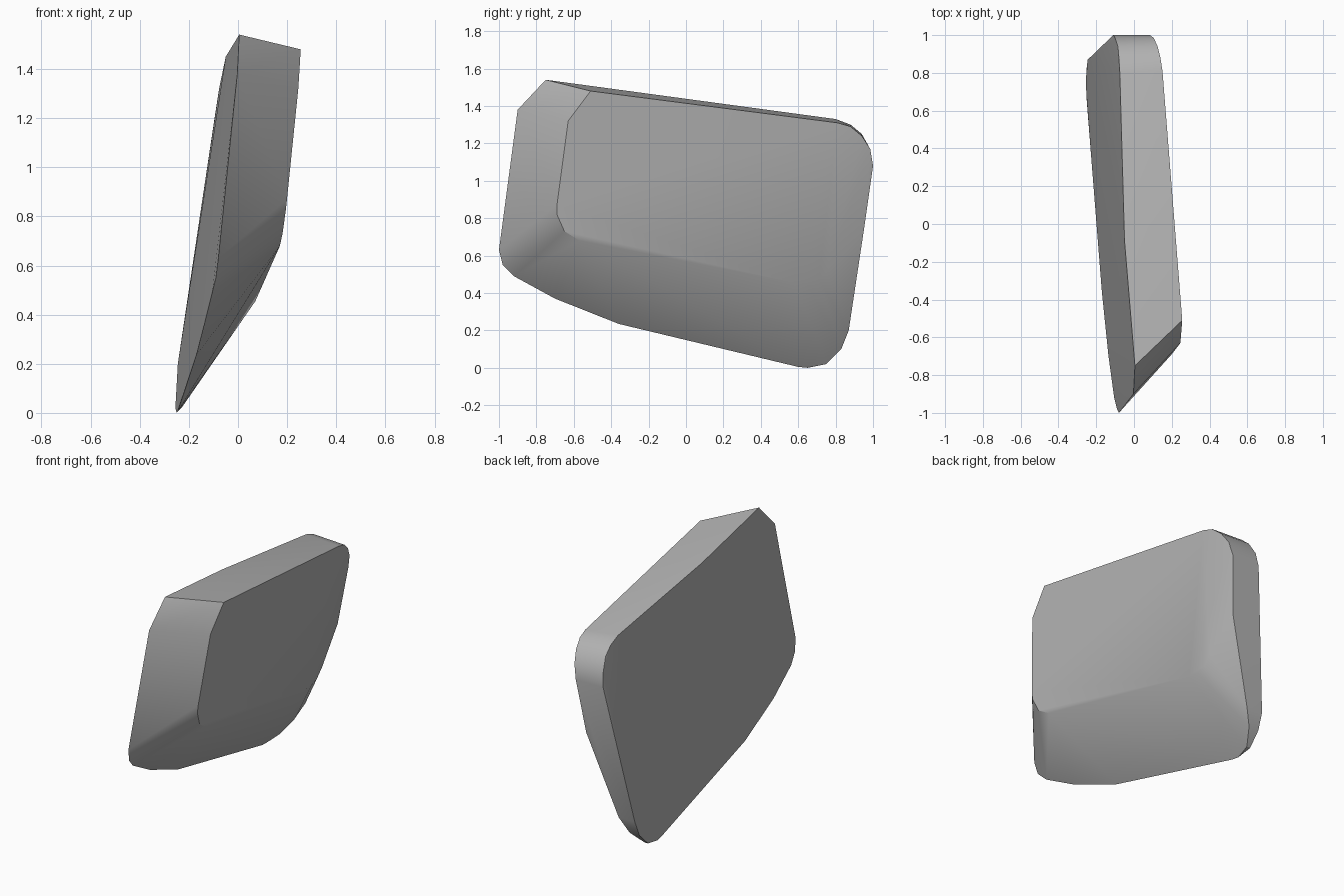
import bpy
import bmesh
import math
from mathutils import Vector

default_cube = bpy.data.objects.get("Cube")
if default_cube:
    bpy.data.objects.remove(default_cube, do_unlink=True)


def make_material(name, colour):
    material = bpy.data.materials.new(name)
    material.use_nodes = True
    material.diffuse_color = colour
    material.node_tree.nodes["Principled BSDF"].inputs["Base Color"].default_value = colour
    return material


def face_point(y, z):
    """Place an outline point on the tilted plane of the raised face."""
    return Vector((.058 - .065 * y + .111 * z, y, z))


def convex_solid(name, points, material):
    """Wrap the corner rings in one closed convex shell."""
    mesh = bpy.data.meshes.new(name)
    shell = bmesh.new()
    for point in points:
        shell.verts.new(point)
    bmesh.ops.convex_hull(shell, input=shell.verts)
    loose = [vert for vert in shell.verts if not vert.link_faces]
    bmesh.ops.delete(shell, geom=loose, context="VERTS")
    # Merge the flat triangles into clean faces
    bmesh.ops.dissolve_limit(shell, angle_limit=math.radians(.6),
                             verts=shell.verts, edges=shell.edges)
    bmesh.ops.recalc_face_normals(shell, faces=shell.faces)
    shell.to_mesh(mesh)
    shell.free()
    mesh.materials.append(material)
    solid = bpy.data.objects.new(name, mesh)
    bpy.context.collection.objects.link(solid)
    return solid


# Wide outline of the gently folded base: front edge, underside, rear, top
base_ring = [
    (.005, -.75, 1.54), (-.003, -.9, 1.38), (-.08, -1, .63),
    (-.09, -.98, .55), (-.105, -.92, .49), (-.135, -.7, .37),
    (-.17, -.36, .235), (-.245, .6, .005), (-.25, .65, 0),
    (-.255, .75, .02), (-.25, .83, .1), (-.245, .87, .2),
    (-.11, 1, 1.08), (-.1, .985, 1.17), (-.085, .94, 1.25),
    (-.08, .88, 1.3), (-.075, .8, 1.33), (-.05, -.09, 1.45),
]

# Rear rim, tapering to nothing at the lowest corner
rear_rim = [
    (.14, .88, 1.29), (.125, .94, 1.24), (.105, .985, 1.17),
    (.085, 1, 1.08), (.045, .95, .73), (-.13, .87, .2),
    (-.18, .83, .1), (-.23, .75, .02),
]

# Smaller outline of the raised flat face
face_ring = [face_point(y, z) for y, z in (
    (.81, 1.31), (-.51, 1.48), (-.63, 1.32), (-.69, .87), (-.69, .82),
    (-.65, .73), (-.57, .68), (.58, .455), (.65, .45), (.71, .47), (.76, .53),
)]

grey = make_material("plain grey", (.45, .45, .45, 1))
slab = convex_solid("bevelled_slab", base_ring + rear_rim + face_ring, grey)

# Soft corners with crisp main edges
bpy.ops.object.select_all(action="DESELECT")
slab.select_set(True)
bpy.context.view_layer.objects.active = slab
bpy.ops.object.shade_smooth_by_angle(angle=math.radians(30))
